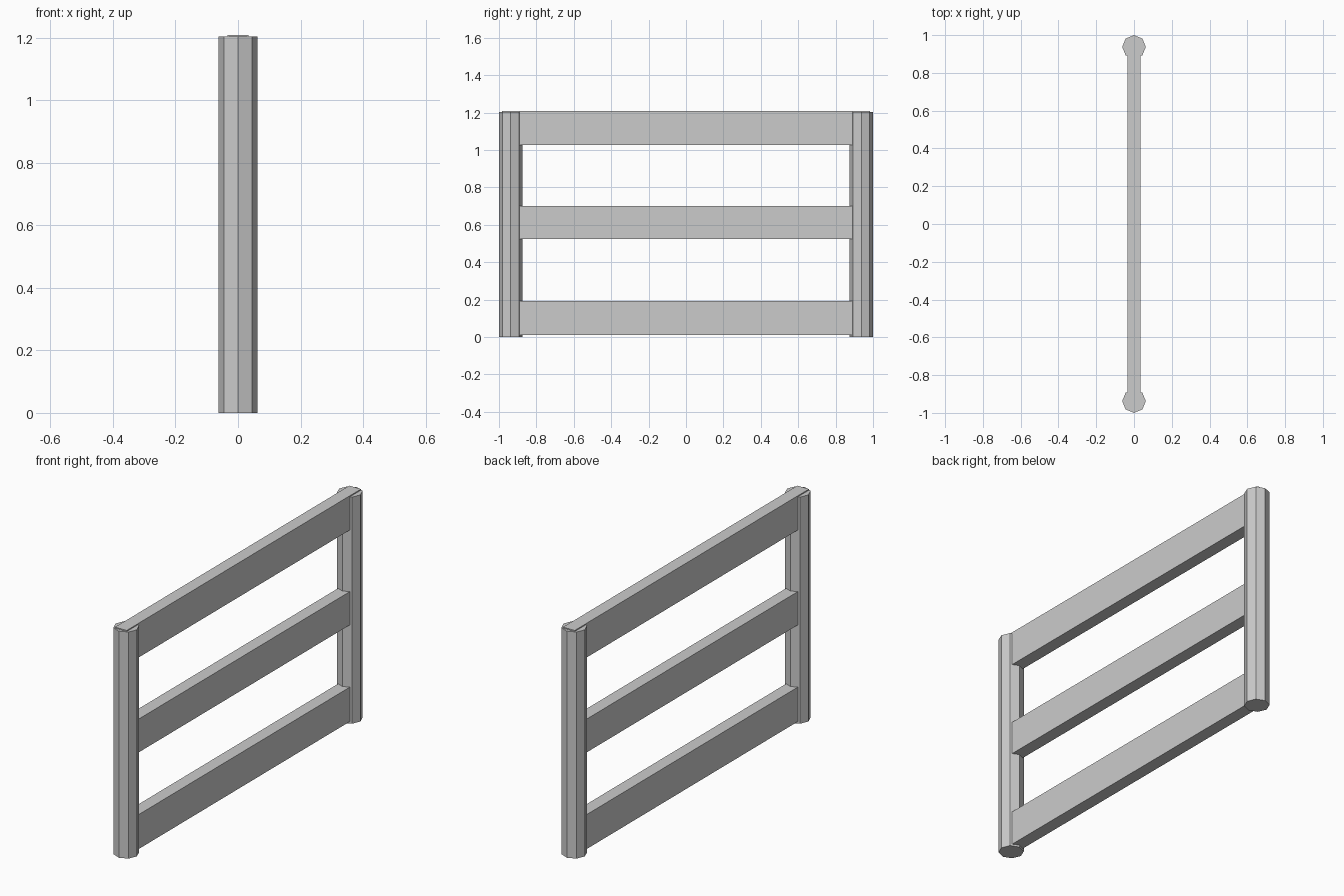
import bpy

if "Cube" in bpy.data.objects:
    bpy.data.objects.remove(bpy.data.objects["Cube"])

POST_R = 0.0625
POST_H = 1.203


def post(name, y):
    bpy.ops.mesh.primitive_cylinder_add(vertices=8, radius=POST_R, depth=POST_H,
                                        location=(0, y, POST_H / 2))
    bpy.context.object.name = name


def rail(name, z0, z1):
    bpy.ops.mesh.primitive_cube_add(size=1, location=(0, 0, (z0 + z1) / 2))
    ob = bpy.context.object
    ob.name = name
    ob.scale = (0.068, 1.965, z1 - z0)
    bpy.ops.object.transform_apply(location=False, rotation=False, scale=True)


# Octagonal end posts, a corner facing outward
post("front_post", -1 + POST_R)
post("back_post", 1 - POST_R)

# Horizontal boards running through both posts
rail("bottom_rail", 0.01, 0.193)
rail("middle_rail", 0.523, 0.7)
rail("top_rail", 1.027, 1.209)
